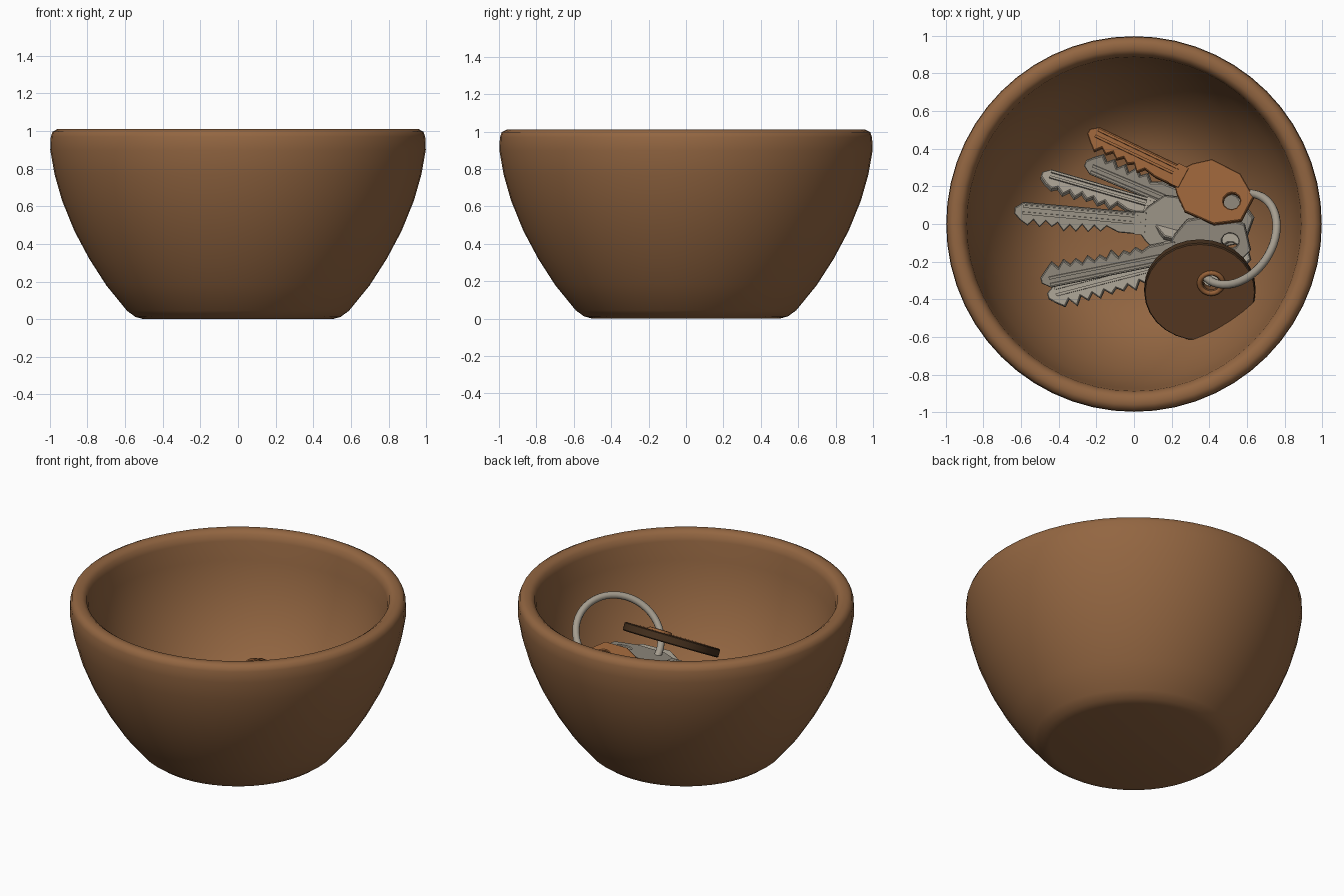
import bpy, bmesh, math, random
from mathutils import Vector, Matrix

if "Cube" in bpy.data.objects:
    bpy.data.objects.remove(bpy.data.objects["Cube"])
random.seed(4)


def material(name, rgb):
    m = bpy.data.materials.new(name)
    m.diffuse_color = (*rgb, 1)
    m.use_nodes = True
    m.node_tree.nodes["Principled BSDF"].inputs["Base Color"].default_value = m.diffuse_color
    return m


CLAY = material("warm brown clay", (0.290, 0.132, 0.053))
STEEL = material("grey steel", (0.376, 0.337, 0.275))
BRASS = material("orange brass", (0.305, 0.118, 0.038))
LEATHER = material("tag brown", (0.180, 0.078, 0.030))
DARK = material("dark tag edge", (0.060, 0.030, 0.013))


def finish(ob, angle=40):
    bpy.ops.object.select_all(action='DESELECT')
    ob.select_set(True)
    bpy.context.view_layer.objects.active = ob
    bpy.ops.object.shade_smooth_by_angle(angle=math.radians(angle))
    return ob


def mesh_object(name, bm, mats):
    me = bpy.data.meshes.new(name)
    bmesh.ops.recalc_face_normals(bm, faces=bm.faces)
    bm.to_mesh(me)
    bm.free()
    for m in mats:
        me.materials.append(m)
    ob = bpy.data.objects.new(name, me)
    bpy.context.collection.objects.link(ob)
    return ob


def frame(origin, x_axis, normal):
    """Matrix whose local x follows x_axis and local z is close to normal."""
    x = Vector(x_axis).normalized()
    y = Vector(normal).cross(x).normalized()
    z = x.cross(y)
    return Matrix.Translation(origin) @ Matrix((x, y, z)).transposed().to_4x4()


def circle(cx, cy, r, n):
    return [(cx + r * math.cos(2 * math.pi * i / n),
             cy + r * math.sin(2 * math.pi * i / n)) for i in range(n)]


def plate(loops, half, bevel):
    """Flat plate with holes: first loop is the outline, the others are holes."""
    cu = bpy.data.curves.new("outline", 'CURVE')
    cu.dimensions, cu.fill_mode = '2D', 'BOTH'
    cu.extrude, cu.bevel_depth, cu.bevel_resolution = half - bevel, bevel, 0
    for pts in loops:
        sp = cu.splines.new('POLY')
        sp.points.add(len(pts) - 1)
        for p, q in zip(sp.points, pts):
            p.co = (q[0], q[1], 0, 1)
        sp.use_cyclic_u = True
    ob = bpy.data.objects.new("outline", cu)
    bpy.context.collection.objects.link(ob)
    bpy.context.view_layer.update()
    me = bpy.data.meshes.new_from_object(ob.evaluated_get(
        bpy.context.evaluated_depsgraph_get()))
    bm = bmesh.new()
    bm.from_mesh(me)
    bmesh.ops.remove_doubles(bm, verts=bm.verts, dist=1e-5)
    for f in bm.faces:
        f.material_index = 0
    bpy.data.objects.remove(ob)
    bpy.data.curves.remove(cu)
    bpy.data.meshes.remove(me)
    return bm


# Bowl: one profile turned around z
profile = [(0, 0), (0.50, 0), (0.545, 0.012), (0.59, 0.045), (0.70, 0.18),
           (0.79, 0.32), (0.87, 0.47), (0.935, 0.63), (0.975, 0.77),
           (0.998, 0.90), (0.995, 0.97), (0.985, 0.997), (0.96, 1.01),
           (0.925, 1.008), (0.90, 0.99), (0.888, 0.95), (0.875, 0.83),
           (0.835, 0.66), (0.765, 0.49), (0.67, 0.34), (0.55, 0.21),
           (0.42, 0.14), (0.25, 0.11), (0, 0.10)]
bm = bmesh.new()
vs = [bm.verts.new((r, 0, z)) for r, z in profile]
es = [bm.edges.new(e) for e in zip(vs, vs[1:])]
bmesh.ops.spin(bm, geom=vs + es, cent=(0, 0, 0), axis=(0, 0, 1),
               angle=2 * math.pi, steps=56)
bmesh.ops.remove_doubles(bm, verts=bm.verts, dist=1e-4)
finish(mesh_object("bowl", bm, [CLAY]), 60)

# Split ring: torus leaning on the right wall
bpy.ops.mesh.primitive_torus_add(major_radius=0.262, minor_radius=0.022,
                                 major_segments=48, minor_segments=10)
ring = bpy.context.object
ring.name = "key_ring"
ring.matrix_world = frame((0.545, -0.08, 0.567), (0.78, 0, 0.63),
                          (-0.585, 0.376, 0.717))
ring.data.materials.append(STEEL)
finish(ring, 60)

# Round tag hanging on the ring, with a dark edge
tag_r = 0.29
bm = plate([circle(0, 0, tag_r, 28), circle(0.06, 0.055, 0.05, 14)], 0.026, 0.006)
for f in bm.faces:
    c = f.calc_center_median()
    if c.xy.length > tag_r * 0.97 and abs(f.normal.z) < 0.9:
        f.material_index = 1
tag = mesh_object("round_tag", bm, [LEATHER, DARK])
tag_frame = frame((0.35, -0.35, 0.49), (1, 0, 0), (0, -0.484, 0.874))
tag.matrix_world = tag_frame
finish(tag)

# Eyelet around the tag hole
bpy.ops.mesh.primitive_torus_add(major_radius=0.062, minor_radius=0.014,
                                 major_segments=20, minor_segments=8)
eyelet = bpy.context.object
eyelet.name = "tag_eyelet"
eyelet.matrix_world = tag_frame @ Matrix.Translation((0.06, 0.055, 0.026))
eyelet.data.materials.append(BRASS)
finish(eyelet, 60)


def key(name, tip, end, roll, mat, side=1):
    """Key with a toothed blade, a grooved shank and a six-sided pierced bow."""
    tip, end = Vector(tip), Vector(end)
    length = (end - tip).length
    bow = length - 0.40
    teeth = [(0.0, -0.005 * side), (0.03, -0.035 * side)]
    x = 0.07
    while x < bow - 0.16:
        teeth.append((x, -random.uniform(0.055, 0.075) * side))
        teeth.append((x + 0.03, -random.uniform(0.025, 0.04) * side))
        x += 0.065
    teeth += [(bow - 0.12, -0.055 * side), (bow, -0.055 * side)]
    head = [(bow + 0.03, -0.09), (bow + 0.11, -0.155), (bow + 0.28, -0.15),
            (length, -0.07), (length, 0.07), (bow + 0.28, 0.15),
            (bow + 0.11, 0.155), (bow + 0.03, 0.09)]
    head = [(a, b * side) for a, b in head]
    back = [(bow, 0.05 * side), (0.04, 0.05 * side), (0.0, 0.02 * side)]
    bm = plate([teeth + head + back, circle(length - 0.09, 0, 0.05, 12)], 0.018, 0.005)
    # raised rails that leave a groove along the blade
    for y in (0.0, 0.036):
        m = (Matrix.Translation((bow / 2 + 0.02, y * side, 0))
             @ Matrix.Diagonal((bow - 0.04, 0.014, 0.052, 1)))
        bmesh.ops.create_cube(bm, size=1, matrix=m)
    # thicker collar where blade meets bow
    m = (Matrix.Translation((bow - 0.01, 0, 0))
         @ Matrix.Diagonal((0.06, 0.12, 0.05, 1)))
    bmesh.ops.create_cube(bm, size=1, matrix=m)
    ob = mesh_object(name, bm, [mat])
    ob.matrix_world = (frame(tip, end - tip, (0, 0, 1))
                       @ Matrix.Rotation(math.radians(roll), 4, 'X'))
    finish(ob, 30)


# Keys fanned out from the ring
key("steel_key_middle", (-0.63, 0.065, 0.37), (0.44, -0.03, 0.44), 8, STEEL)
key("steel_key_upper", (-0.49, 0.25, 0.33), (0.48, -0.03, 0.38), -35, STEEL)
key("steel_key_short", (-0.25, 0.33, 0.28), (0.61, -0.03, 0.42), 20, STEEL, -1)
key("steel_key_lower", (-0.49, -0.29, 0.36), (0.60, -0.07, 0.49), 15, STEEL, -1)
key("steel_key_bottom", (-0.45, -0.39, 0.29), (0.60, -0.12, 0.41), -10, STEEL)
key("brass_key", (-0.24, 0.48, 0.33), (0.60, 0.08, 0.53), -12, BRASS)
